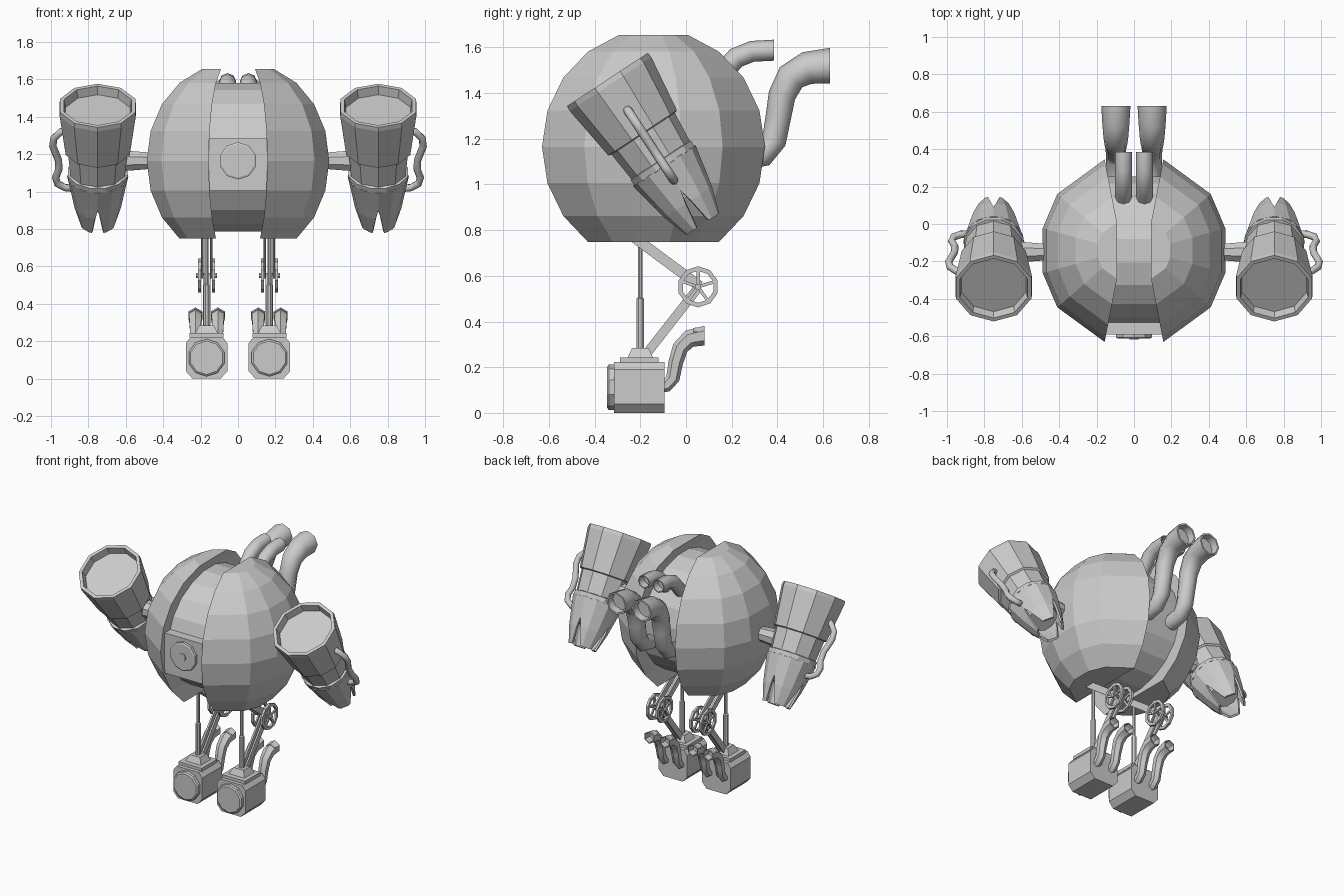
import bpy, bmesh
from math import cos, sin, pi, radians
from mathutils import Vector, Matrix

if "Cube" in bpy.data.objects:
    bpy.data.objects.remove(bpy.data.objects["Cube"])


def finish(bm, name, mat=None, smooth=False):
    bmesh.ops.recalc_face_normals(bm, faces=bm.faces[:])
    if mat is not None:
        bm.transform(mat)
    me = bpy.data.meshes.new(name)
    bm.to_mesh(me)
    bm.free()
    for p in me.polygons:
        p.use_smooth = smooth
    ob = bpy.data.objects.new(name, me)
    bpy.context.collection.objects.link(ob)
    return ob


def loft(name, rings, mat=None, smooth=False):
    bm = bmesh.new()
    vs = [[bm.verts.new(p) for p in r] for r in rings]
    n = len(vs[0])
    for a, b in zip(vs, vs[1:]):
        for i in range(n):
            bm.faces.new((a[i], a[(i + 1) % n], b[(i + 1) % n], b[i]))
    bm.faces.new(vs[0])
    bm.faces.new(vs[-1])
    return finish(bm, name, mat, smooth)


def lathe(name, prof, n, mat=None, phase=0.5):
    return loft(name, [[(r * cos(2 * pi * (i + phase) / n), r * sin(2 * pi * (i + phase) / n), z)
                        for i in range(n)] for r, z in prof], mat)


def frame(origin, axis):
    """Matrix whose local z runs along an axis, at an origin."""
    q = Vector((0, 0, 1)).rotation_difference(Vector(axis))
    return Matrix.Translation(origin) @ q.to_matrix().to_4x4()


def box(name, lo, hi, top=1.0):
    c = [(a + b) / 2 for a, b in zip(lo, hi)]
    h = [(b - a) / 2 for a, b in zip(lo, hi)]
    sq = ((-1, -1), (1, -1), (1, 1), (-1, 1))
    return loft(name, [[(c[0] + x * h[0] * k, c[1] + y * h[1] * k, z) for x, y in sq]
                       for k, z in ((1, lo[2]), (top, hi[2]))])


def bar(name, x, a, b, w, t):
    """Flat bar between two (y, z) points."""
    a, b = Vector(a), Vector(b)
    d = (b - a).normalized()
    p = Vector((-d.y, d.x)) * w / 2
    pts = [a + p, b + p, b - p, a - p]
    return loft(name, [[(x + s * t / 2, q.x, q.y) for q in pts] for s in (-1, 1)])


def pipe(name, path, x, n=8):
    """Bent hollow pipe; path holds (y, z, radius)."""
    pts = [Vector(p[:2]) for p in path]
    frames = []
    for i, p in enumerate(pts):
        d = (pts[min(i + 1, len(pts) - 1)] - pts[max(i - 1, 0)]).normalized()
        if i == len(pts) - 1:
            d = Vector((1, 0))
        frames.append((p, d, path[i][2]))
    p, d, r = frames[-1]
    frames += [(p, d, r * 0.85), (p - d * 0.05, d, r * 0.8)]
    rings = []
    for p, d, r in frames:
        nrm = Vector((-d.y, d.x))
        rings.append([(x + r * sin(2 * pi * k / n), p.x + nrm.x * r * cos(2 * pi * k / n),
                       p.y + nrm.y * r * cos(2 * pi * k / n)) for k in range(n)])
    loft(name, rings, smooth=True)
    bpy.context.view_layer.objects.active = bpy.context.collection.objects[-1]
    bpy.context.object.select_set(True)
    bpy.ops.object.shade_smooth_by_angle(angle=radians(50))
    bpy.context.object.select_set(False)


YC, ZC, R = -0.1425, 1.165, 0.515

# Two body shells: faceted half globes, flat top and bottom, split in the middle
plan = [(.157, .488), (.41, .303), (.488, .12)]
plan += [(x, -y) for x, y in reversed(plan)]
for s, side in ((-1, 'left'), (1, 'right')):
    rings = []
    for k in range(-3, 5):
        c, z = cos(radians(18 * k)), ZC + R * sin(radians(18 * k))
        rings.append([(s * (.062 + (x - .062) * c), YC + y * c, z) for x, y in plan])
    loft(side + '_body_shell', rings)

# Recessed core between the shells, front panel and round port
lathe('body_core', [(.402, -.2), (.402, .2)], 20, frame((0, YC, 1.185), (1, 0, 0)))
box('front_panel', (-.157, -.59, 1.005), (.157, -.45, 1.285))
lathe('front_port', [(.1, 0), (.1, .028), (.09, .032), (.026, .032), (.026, .038)], 10,
      frame((0, -.58, ZC), (0, -1, 0)))

axis = Vector((0, .55, -.835)).normalized()
up = Vector((0, .835, .55)).normalized()
for s, side in ((-1, 'left'), (1, 'right')):
    # Exhaust pipes on the back
    pipe(side + '_large_exhaust',
         [(.24, 1.11, .05), (.34, 1.13, .052), (.385, 1.19, .054), (.405, 1.30, .056),
          (.42, 1.39, .06), (.46, 1.47, .066), (.53, 1.51, .072), (.63, 1.52, .078)], s * .097)
    pipe(side + '_small_exhaust',
         [(.10, 1.42, .044), (.17, 1.50, .045), (.22, 1.555, .046), (.29, 1.583, .046),
          (.385, 1.588, .046)], s * .056)

    # Arm strut and cannon
    lathe(side + '_arm_strut', [(.045, .44), (.05, .5), (.062, .64)], 8,
          frame((0, -.15, 1.165), (s, 0, 0)))
    m = Matrix.Translation((s * .75, -.344, 1.46)) @ Matrix(
        (Vector((1, 0, 0)), up, axis)).transposed().to_4x4()
    lathe(side + '_cannon_barrel',
          [(.182, .05), (.19, 0), (.212, 0), (.214, .025), (.180, .28), (.166, .285), (.152, .43)],
          10, m)
    lathe(side + '_cannon_collar', [(.145, .42), (.164, .425), (.162, .455), (.145, .46)], 12, m)
    lathe(side + '_cannon_core', [(.13, .44), (.095, .62)], 12, m)

    # Four claw fingers with V gaps between them
    bm = bmesh.new()
    for f in range(4):
        rows = []
        for r, t, trim in ((.15, .45, 0), (.124, .58, 0), (.112, .64, 5), (.078, .755, 20)):
            angs = (trim, 30, 60, 90 - trim)
            rows.append([bm.verts.new((r * cos(radians(a + 90 * f)), r * sin(radians(a + 90 * f)), t))
                         for a in angs])
        for a, b in zip(rows, rows[1:]):
            for i in range(3):
                bm.faces.new((a[i], a[i + 1], b[i + 1], b[i]))
    bmesh.ops.remove_doubles(bm, verts=bm.verts[:], dist=.001)
    claw = finish(bm, side + '_claw', m)
    mod = claw.modifiers.new('thickness', 'SOLIDIFY')
    mod.thickness = .014

    # Handle on the outside of the cannon
    pts = [(.16, .15), (.2, .17), (.235, .21), (.24, .26), (.21, .35), (.208, .41),
           (.225, .46), (.215, .50), (.175, .525), (.13, .53)]
    rings = []
    for i, p in enumerate(pts):
        d = (Vector(pts[min(i + 1, 9)]) - Vector(pts[max(i - 1, 0)])).normalized()
        rings.append([(s * (p[0] + d.y * .02 * cos(k * pi / 4)), .02 * sin(k * pi / 4),
                       p[1] - d.x * .02 * cos(k * pi / 4)) for k in range(8)])
    loft(side + '_cannon_handle', rings, m, True)

    # Foot: chamfered block, front pad and stepped ankle
    fx = s * .168
    sec = [(-.111, .04), (-.075, 0), (.075, 0), (.111, .04),
           (.111, .19), (.085, .223), (-.085, .223), (-.111, .19)]
    loft(side + '_foot', [[(fx + x, y, z) for x, z in sec] for y in (-.315, -.095)])
    lathe(side + '_foot_pad', [(.1, 0), (.1, .025), (.09, .032)], 10,
          frame((fx, -.313, .112), (0, -1, 0)))
    box(side + '_ankle_plate', (fx - .09, -.29, .22), (fx + .09, -.12, .243))
    box(side + '_ankle_block', (fx - .06, -.255, .243), (fx + .06, -.145, .285), .65)

    # Leg piston and folding struts
    lathe(side + '_piston', [(.018, .26), (.018, .5), (.011, .505), (.011, .78)], 8,
          Matrix.Translation((fx, -.2, 0)))
    for o in (-.024, .024):
        bar(side + '_upper_strut', fx + o, (.06, .555), (-.25, .785), .045, .013)
        bar(side + '_lower_strut', fx + o * .6, (.055, .55), (-.18, .25), .04, .012)

    # Knee wheels with spokes, and the axle
    for o in (-.038, .038):
        wm = frame((fx + o, .053, .552), (1, 0, 0))
        bm = bmesh.new()
        loops = [[bm.verts.new((r * cos(k * pi / 5), r * sin(k * pi / 5), z)) for k in range(10)]
                 for r, z in ((.07, -.008), (.09, -.008), (.09, .008), (.07, .008))]
        for a, b in zip(loops, loops[1:] + loops[:1]):
            for i in range(10):
                bm.faces.new((a[i], a[(i + 1) % 10], b[(i + 1) % 10], b[i]))
        finish(bm, side + '_knee_wheel', wm)
        for k in range(5):
            a = 2 * pi * k / 5 + .3
            bar(side + '_wheel_spoke', fx + o, (.053, .552),
                (.053 + .074 * cos(a), .552 + .074 * sin(a)), .014, .01)
    lathe(side + '_knee_axle', [(.014, -.056), (.014, .056)], 8, frame((fx, .053, .552), (1, 0, 0)))

    # Two small exhausts behind each foot
    for o in (-.06, .06):
        pipe(side + '_foot_exhaust',
             [(-.13, .115, .028), (-.085, .12, .029), (-.058, .15, .03), (-.045, .22, .032),
              (-.025, .285, .035), (.015, .325, .039), (.08, .338, .043)], fx + o, 6)
